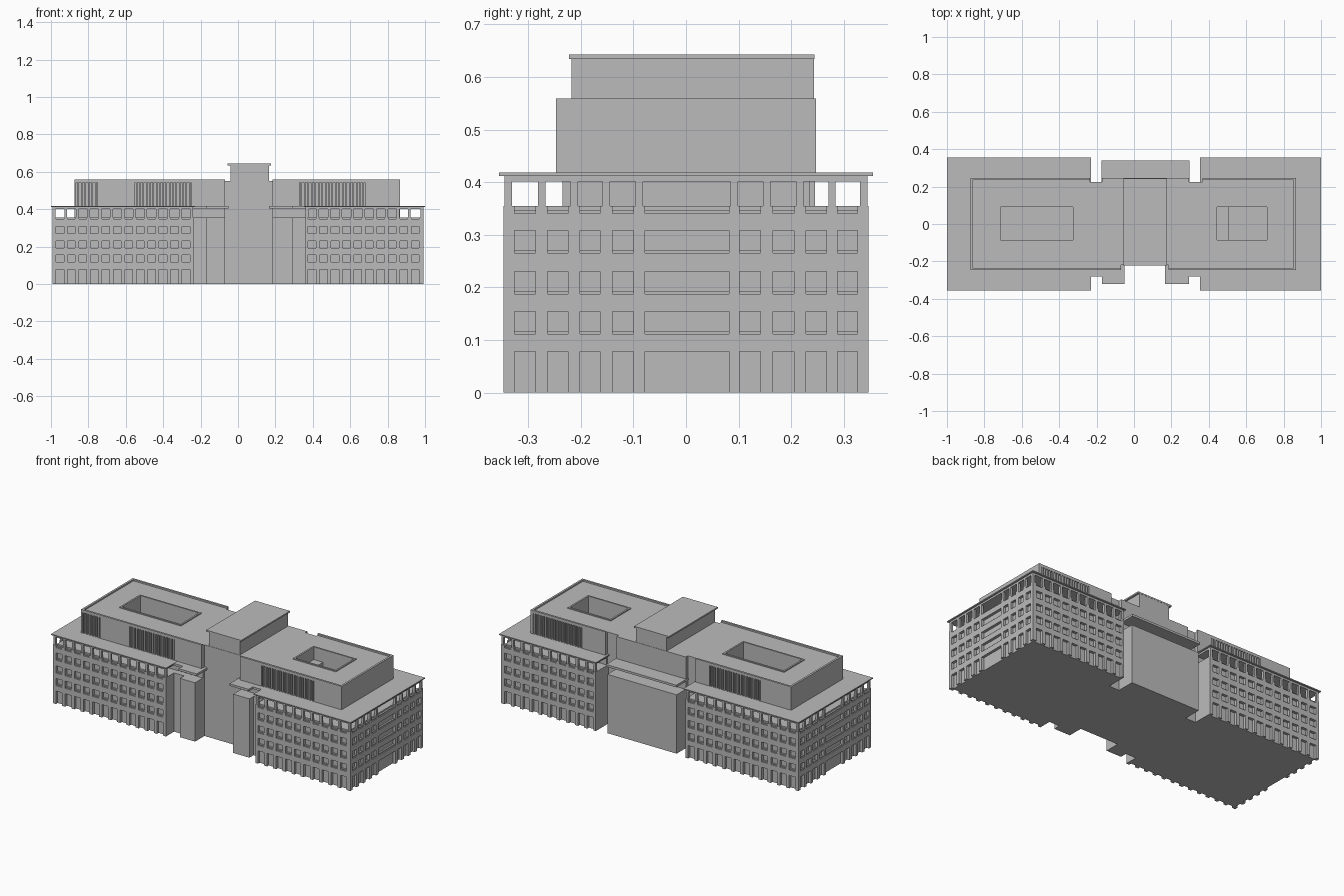
import bpy, bmesh

cube = bpy.data.objects.get("Cube")
if cube:
    bpy.data.objects.remove(cube, do_unlink=True)

stone = bpy.data.materials.new("grey_stone")
stone.use_nodes = True
stone.diffuse_color = (0.5, 0.5, 0.5, 1)
stone.node_tree.nodes["Principled BSDF"].inputs["Base Color"].default_value = (0.5, 0.5, 0.5, 1)


def box(bm, x0, x1, y0, y1, z0, z1):
    """Add an axis-aligned box to a mesh."""
    verts = bmesh.ops.create_cube(bm, size=1)["verts"]
    for v in verts:
        v.co.x = x1 if v.co.x > 0 else x0
        v.co.y = y1 if v.co.y > 0 else y0
        v.co.z = z1 if v.co.z > 0 else z0


def ring(bm, outer, inner, z0, z1):
    """Add a rectangular ring made of four boxes."""
    x0, x1, y0, y1 = outer
    a0, a1, b0, b1 = inner
    box(bm, x0, a0, y0, y1, z0, z1)
    box(bm, a1, x1, y0, y1, z0, z1)
    box(bm, a0, a1, y0, b0, z0, z1)
    box(bm, a0, a1, b1, y1, z0, z1)


def finish(bm, name):
    mesh = bpy.data.meshes.new(name)
    bm.to_mesh(mesh)
    bm.free()
    mesh.materials.append(stone)
    ob = bpy.data.objects.new(name, mesh)
    bpy.context.collection.objects.link(ob)


def boxes(name, *parts):
    bm = bmesh.new()
    for p in parts:
        box(bm, *p)
    finish(bm, name)


WALL, DEPTH = 0.347, 0.016
LEDGE, BEAM, SLAB, ROOF = 0.355, 0.401, 0.412, 0.418
SPANDRELS = [(0.078, 0.111), (0.154, 0.187), (0.23, 0.265), (0.308, 0.34)]


def facade(name, axis, side, plane, start, end, windows):
    """Piers, spandrels, sills and loggia columns along one outer wall."""
    bm = bmesh.new()

    def add(u0, u1, d0, d1, z0, z1):
        lo, hi = sorted((side * (plane - d0), side * (plane - d1)))
        if axis == "x":
            box(bm, u0, u1, lo, hi, z0, z1)
        else:
            box(bm, lo, hi, u0, u1, z0, z1)

    edges = [start] + [e for w in windows for e in w] + [end]
    piers = list(zip(edges[::2], edges[1::2]))
    for i, (a, b) in enumerate(piers):
        add(a, b, 0, DEPTH, 0, LEDGE)
        mid = (a + b) / 2
        if i == 0:
            mid = start + 0.009
        elif i == len(piers) - 1:
            mid = end - 0.009
        add(mid - 0.007, mid + 0.007, 0.002, 0.016, LEDGE, BEAM)
    for a, b in windows:
        for z0, z1 in SPANDRELS:
            add(a, b, 0, DEPTH, z0, z1)
            add(a, b, 0.006, DEPTH, z1, z1 + 0.006)
    finish(bm, name)


def bays(first, last, count):
    step = (last - first) / (count - 1)
    return [(first + i * step - 0.0205, first + i * step + 0.0205) for i in range(count)]


# Office wings with recessed window bays and an open top gallery
end_bays = [(-0.326, -0.286), (-0.263, -0.224), (-0.201, -0.163), (-0.14, -0.1), (-0.078, 0.082),
            (0.102, 0.142), (0.165, 0.205), (0.228, 0.267), (0.288, 0.326)]
wings = [("right", -0.993, -0.238, bays(-0.952, -0.278, 12), -1),
         ("left", 0.36, 0.993, bays(0.396, 0.947, 10), 1)]
for name, x0, x1, wins, side in wings:
    in0 = x0 + DEPTH if side < 0 else x0
    in1 = x1 - DEPTH if side > 0 else x1
    boxes(name + "_wing_core", (in0, in1, -WALL + DEPTH, WALL - DEPTH, 0, LEDGE))
    facade(name + "_wing_front", "x", -1, WALL, x0, x1, wins)
    facade(name + "_wing_back", "x", 1, WALL, x0, x1, wins)
    facade(name + "_wing_end", "y", side, 0.993, -WALL, WALL, end_bays)
    boxes(name + "_wing_eaves",
          (x0 + 0.002, x1 - 0.002, -WALL + 0.002, WALL - 0.002, BEAM, SLAB),
          (x0 - 0.007, x1 + 0.007, -0.355, 0.355, SLAB, ROOF))

# Upper storey blocks with roof courts, parapets and slatted walls
TOP = 0.55
FRONT, BACK = -0.247, 0.247
uppers = [("right", (-0.875, -0.235), (-0.235, -0.07), (-0.725, -0.315),
           [(-0.865, -0.75), (-0.55, -0.25)], [(-0.67, -0.33)]),
          ("left", (0.365, 0.865), (0.185, 0.365), (0.433, 0.72),
           [(0.33, 0.68)], [(0.52, 0.85)])]
for name, (x0, x1), (c0, c1), (h0, h1), front_slats, back_slats in uppers:
    bm = bmesh.new()
    hole = (h0 + 0.01, h1 - 0.01, -0.085, 0.09)
    ring(bm, (x0, x1, FRONT + 0.012, BACK - 0.012), hole, LEDGE, TOP)
    ring(bm, (h0, h1, -0.095, 0.1), hole, TOP, TOP + 0.006)
    box(bm, h0, h1, -0.095, 0.1, LEDGE, 0.42)
    box(bm, c0, c1, FRONT + 0.012, 0.225, LEDGE, TOP)
    if name == "left":
        box(bm, h0, 0.505, -0.09, 0.095, 0.42, 0.48)
    finish(bm, name + "_upper_block")

    bm = bmesh.new()
    lo, hi = min(x0, c0), max(x1, c1)
    for slats, a, b, y0, y1 in ((front_slats, lo, hi, FRONT, FRONT + 0.012),
                                (back_slats, x0, x1, BACK - 0.012, BACK)):
        edges = [a] + [e for s in slats for e in s] + [b]
        for p, q in zip(edges[::2], edges[1::2]):
            box(bm, p, q, y0, y1, SLAB, TOP)
        for p, q in slats:
            n = round((q - p) / 0.018)
            for i in range(n):
                u = p + (i + 0.5) * (q - p) / n
                box(bm, u - 0.004, u + 0.004, y0, y1, SLAB, TOP)
        box(bm, a, b, y0, y1, TOP - 0.008, TOP + 0.009)
    end = (x0, x0 + 0.012) if name == "right" else (x1 - 0.012, x1)
    box(bm, *end, FRONT, BACK, TOP, TOP + 0.009)
    finish(bm, name + "_slats_and_parapet")

# Central tower
boxes("tower", (-0.07, 0.185, -0.22, 0.243, 0, TOP),
      (-0.04, 0.165, -0.218, 0.243, TOP, 0.634))
boxes("tower_roof", (-0.057, 0.176, -0.222, 0.244, 0.634, 0.643))

# Linking walls, entrance piers and their canopies
boxes("link_walls", (-0.24, -0.07, -0.27, 0.225, 0, LEDGE), (0.185, 0.362, -0.27, 0.225, 0, LEDGE))
boxes("entrance_piers", (-0.17, -0.07, -0.31, -0.2, 0, LEDGE), (0.185, 0.293, -0.31, -0.2, 0, LEDGE))
boxes("entrance_canopies",
      (-0.24, -0.17, -0.28, -0.2, 0.404, 0.417), (-0.172, -0.052, -0.32, -0.22, 0.404, 0.417),
      (0.295, 0.362, -0.28, -0.2, 0.404, 0.417), (0.167, 0.295, -0.32, -0.22, 0.404, 0.417))

# Rear hall with its flat canopy and the wall above
boxes("rear_hall", (-0.17, 0.293, 0.2, 0.332, 0, LEDGE))
boxes("rear_canopy", (-0.173, 0.296, 0.2, 0.34, 0.404, 0.417))
boxes("rear_upper_wall", (-0.17, 0.293, 0.2, 0.245, LEDGE, TOP))
